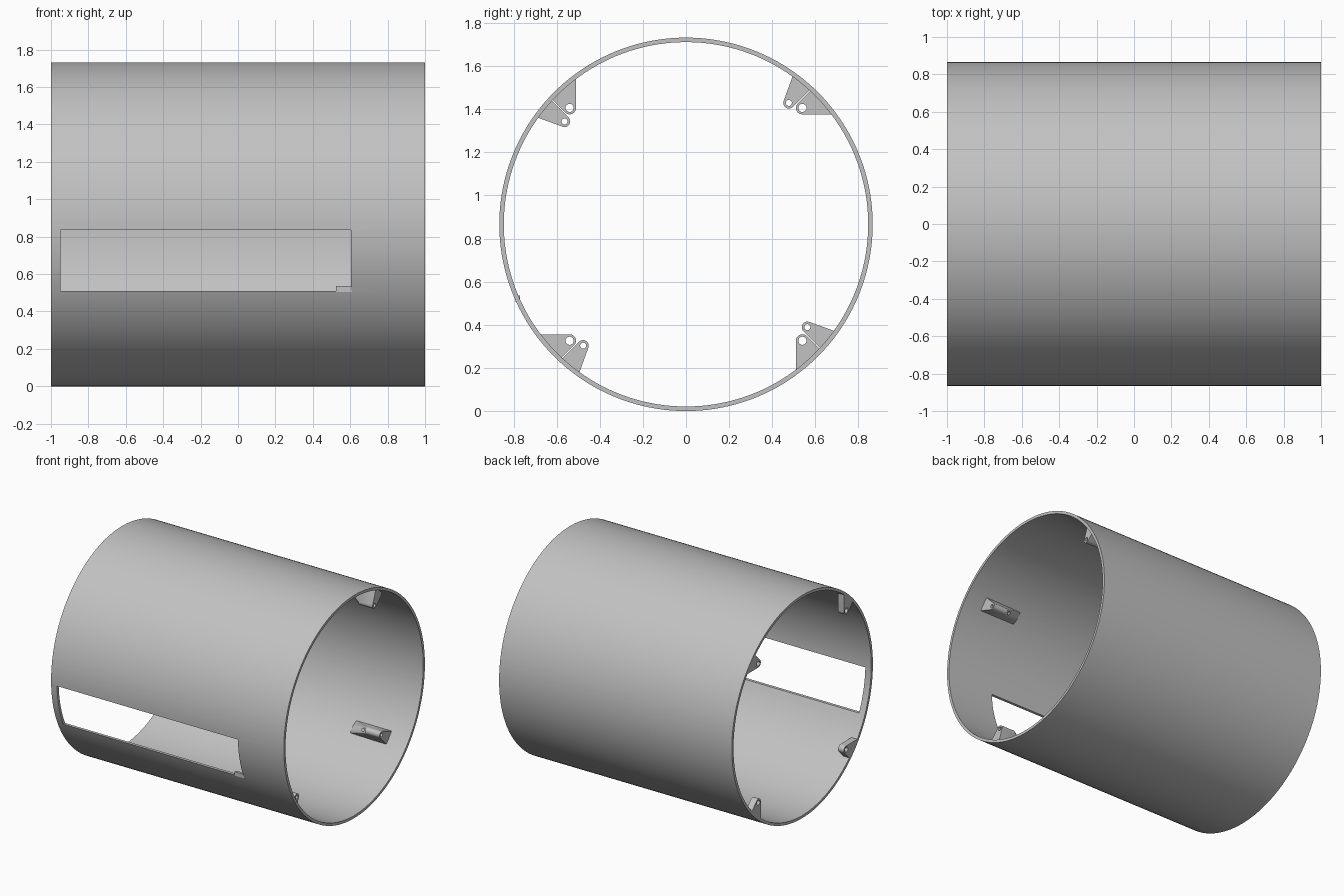
import bpy, bmesh, math
from mathutils import Vector, Matrix

if "Cube" in bpy.data.objects:
    bpy.data.objects.remove(bpy.data.objects["Cube"])

R_OUT, R_IN, ZC = 0.866, 0.845, 0.866
R_EMBED = 0.856                       # bracket roots sit inside the wall

grey = bpy.data.materials.new("light grey")
grey.diffuse_color = (0.54, 0.54, 0.54, 1)
grey.use_nodes = True
grey.node_tree.nodes["Principled BSDF"].inputs["Base Color"].default_value = grey.diffuse_color


def make_object(name, bm):
    bmesh.ops.recalc_face_normals(bm, faces=bm.faces)
    me = bpy.data.meshes.new(name)
    bm.to_mesh(me)
    bm.free()
    me.materials.append(grey)
    ob = bpy.data.objects.new(name, me)
    bpy.context.collection.objects.link(ob)
    return ob


def loft(name, sections, closed=False):
    """Skin a list of equal-length vertex rings along x."""
    bm = bmesh.new()
    rings = [[bm.verts.new(p) for p in s] for s in sections]
    n = len(rings[0])
    pairs = list(zip(rings, rings[1:]))
    if closed:
        pairs.append((rings[-1], rings[0]))
    for a, b in pairs:
        for i in range(n):
            j = (i + 1) % n
            bm.faces.new((a[i], a[j], b[j], b[i]))
    if not closed:
        bm.faces.new(rings[0])
        bm.faces.new(rings[-1])
    return make_object(name, bm)


def box(name, lo, hi):
    bm = bmesh.new()
    bmesh.ops.create_cube(bm, size=1)
    lo, hi = Vector(lo), Vector(hi)
    for v in bm.verts:
        v.co = (lo + hi) / 2 + Vector(c * s for c, s in zip(v.co, hi - lo))
    return make_object(name, bm)


def circle(x, cy, cz, r, n):
    return [(x, cy + r * math.cos(2 * math.pi * i / n),
             cz + r * math.sin(2 * math.pi * i / n)) for i in range(n)]


def activate(ob):
    bpy.ops.object.select_all(action='DESELECT')
    ob.select_set(True)
    bpy.context.view_layer.objects.active = ob


def cut(ob, cutter):
    cutter.hide_render = True
    mod = ob.modifiers.new("cut", 'BOOLEAN')
    mod.operation, mod.solver, mod.object = 'DIFFERENCE', 'EXACT', cutter
    activate(ob)
    bpy.ops.object.modifier_apply(modifier=mod.name)
    bpy.data.objects.remove(cutter)


def smooth(ob):
    activate(ob)
    bpy.ops.object.shade_smooth_by_angle(angle=math.radians(30))


# Tube wall with a rectangular opening in the front
tube = loft("tube", [circle(x, 0, ZC, r, 160) for x, r in
                     ((-1, R_OUT), (1, R_OUT), (1, R_IN), (-1, R_IN))], closed=True)
cut(tube, box("window_cutter", (-0.95, -1.2, 0.51), (0.605, -0.3, 0.835)))
smooth(tube)

# Small tab in the lower corner of the opening
box("window_tab", (0.525, -0.79, 0.505), (0.61, -0.769, 0.535))


def to_wall(p, angle):
    d = Vector((math.cos(angle), math.sin(angle)))
    b = p.dot(d)
    return p + d * (-b + math.sqrt(b * b - p.dot(p) + R_EMBED ** 2))


def ear_profile(hole, r, a0, a1, d0, d1):
    """Rounded tip around a hole, with two edges running out to the wall."""
    arc = []
    for i in range(13):
        a = math.radians(a0 + (a1 - a0) * i / 12)
        arc.append(hole + r * Vector((math.cos(a), math.sin(a))))
    start = to_wall(arc[0], math.radians(d0))
    end = to_wall(arc[-1], math.radians(d1))
    t0, t1 = (math.atan2(p.y, p.x) for p in (end, start))
    root = [R_EMBED * Vector((math.cos(t), math.sin(t)))
            for t in (t0 + (t1 - t0) * i / 4 for i in range(5))]
    return arc + root


def bracket(name, hole, hole_r, profile, stations, quarter):
    rot = Matrix.Rotation(quarter * math.pi / 2, 2)
    sections = []
    for x, taper in stations:
        ring = []
        for p in profile:
            if taper and p.length < 0.85:
                p = p.normalized() * 0.849
            q = rot @ p
            ring.append((x, q.x, q.y + ZC))
        sections.append(ring)
    ob = loft(name, sections)
    h = rot @ hole
    cut(ob, loft("hole_cutter", [circle(x, h.x, h.y + ZC, hole_r, 24)
                                 for x in (-1.2, 1.2)]))
    smooth(ob)


# Four flat ears at the left end, four wedge-backed ears inside the right end
hole_a, hole_b = Vector((-0.54, 0.54)), Vector((-0.563, 0.477))
prof_a = ear_profile(hole_a, 0.03, 0, -135, 90, 135)
prof_b = ear_profile(hole_b, 0.026, 45, -110, 135, 160)
for k in range(4):
    bracket(f"left_ear_{k + 1}", hole_a, 0.019, prof_a,
            ((-1, False), (-0.95, False)), k)
    bracket(f"right_ear_{k + 1}", hole_b, 0.014, prof_b,
            ((0.84, False), (0.72, False), (0.52, True)), k)
